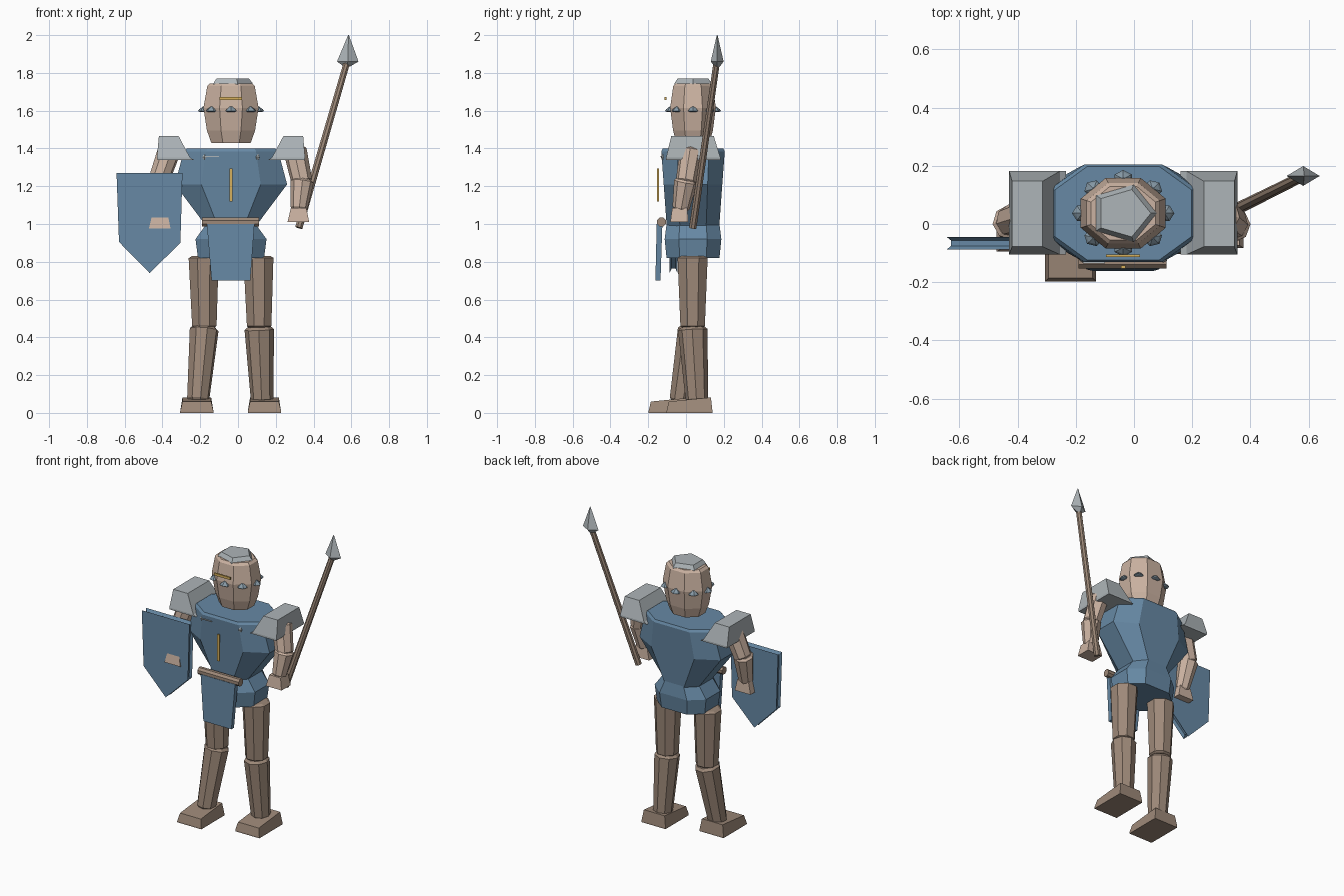
import bpy, bmesh, math
from mathutils import Vector

if "Cube" in bpy.data.objects:
    bpy.data.objects.remove(bpy.data.objects["Cube"])

CX, CY = -0.037, 0.037      # body axis


def material(name, rgb):
    m = bpy.data.materials.new(name)
    m.diffuse_color = (*rgb, 1)
    m.use_nodes = True
    m.node_tree.nodes["Principled BSDF"].inputs["Base Color"].default_value = m.diffuse_color
    return m


BLUE = material("blue cloth", (0.135, 0.25, 0.375))
BROWN = material("brown leather", (0.34, 0.25, 0.19))
SKIN = material("tan", (0.60, 0.45, 0.36))
STEEL = material("steel", (0.42, 0.46, 0.48))
STUD = material("stud grey", (0.24, 0.32, 0.38))
GOLD = material("gold", (0.68, 0.44, 0.11))


def loft(name, mat, rings):
    """Skin a stack of equal-sized rings and cap both ends."""
    bm = bmesh.new()
    loops = [[bm.verts.new(p) for p in ring] for ring in rings]
    n = len(loops[0])
    for a, b in zip(loops, loops[1:]):
        for i in range(n):
            j = (i + 1) % n
            bm.faces.new((a[i], a[j], b[j], b[i]))
    bm.faces.new(loops[0][::-1])
    bm.faces.new(loops[-1])
    bmesh.ops.recalc_face_normals(bm, faces=bm.faces)
    me = bpy.data.meshes.new(name)
    bm.to_mesh(me)
    bm.free()
    me.materials.append(mat)
    ob = bpy.data.objects.new(name, me)
    bpy.context.collection.objects.link(ob)
    return ob


def ring(x, y, z, rx, ry, n=8, turn=math.pi / 8):
    return [(x + rx * math.cos(turn + math.tau * i / n),
             y + ry * math.sin(turn + math.tau * i / n), z) for i in range(n)]


def rect(x0, x1, y0, y1, z):
    return [(x0, y0, z), (x1, y0, z), (x1, y1, z), (x0, y1, z)]


def limb(name, mat, a, b, ra, rb, n=8, cap=0.0):
    """Tapered tube from a to b, with optional chamfered ends."""
    a, b = Vector(a), Vector(b)
    d = b - a
    q = Vector((0, 0, 1)).rotation_difference(d.normalized())
    c = cap / d.length
    stations = [(0, ra), (1, rb)]
    if cap:
        stations = [(0, ra * .8), (c, ra), (1 - c, rb), (1, rb * .8)]
    return loft(name, mat, [[a + d * t + q @ Vector(p) for p in ring(0, 0, 0, r, r, n)]
                            for t, r in stations])


def octagon(hx, hy, cx, cy, z):
    """Wide chamfered rectangle used for the torso."""
    p = [(1, -.5), (1, .5), (.53, 1), (-.53, 1), (-1, .5), (-1, -.5), (-.53, -1), (.53, -1)]
    return [(CX + hx * x, CY + hy * y, z) for x, y in p]


# Torso and hips
loft("torso", BLUE, [octagon(hx, hy, CX, CY, z) for z, hx, hy in
                     ((.96, .115, .135), (1.0, .14, .14), (1.21, .297, .155),
                      (1.385, .25, .168), (1.40, .235, .16))])
loft("hips", BLUE, [octagon(hx, hy, CX, CY, z) for z, hx, hy in
                    ((.82, .175, .14), (.92, .188, .15), (1.0, .13, .14))])

# Hanging cloth panel and belt roll
loft("tabard", BLUE, [rect(-.14, .065, -.162, -.135, .70), rect(-.165, .087, -.155, -.125, 1.0)])
limb("belt", BROWN, (-.19, -.13, 1.01), (.112, -.13, 1.01), .025, .025)

# Gold trims and chest studs
loft("chest_trim", GOLD, [rect(-.045, -.030, -.153, -.143, z) for z in (1.12, 1.295)])
loft("brow_trim", GOLD, [rect(-.097, .02, -.113, -.104, z) for z in (1.657, 1.673)])
for side in (-1, 1):
    x = CX + side * .138
    loft("chest_stud", STEEL, [ring(x, -.118, z, r, r, 6) for z, r in
                               ((1.335, .008), (1.355, .015), (1.378, .005))])
loft("chest_pin", STEEL, [rect(-.175, -.10, -.136, -.128, z) for z in (1.355, 1.36)])

# Head, crown cap and ring of studs
loft("head", SKIN, [ring(CX, CY, z, rx, ry) for z, rx, ry in
                    ((1.43, .113, .095), (1.495, .138, .114), (1.615, .158, .131),
                     (1.73, .136, .113), (1.745, .12, .10))])
loft("crown", STEEL, [ring(CX, CY, z, r, r * .9, 5, 0) for z, r in
                      ((1.73, .115), (1.745, .115), (1.77, .095))])
for k in range(8):
    a = k * math.pi / 4
    x, y = CX + .142 * math.cos(a), CY + .118 * math.sin(a)
    loft("head_stud", STUD, [ring(x, y, z, r, r * .9, 6, a) for z, r in
                             ((1.593, .02), (1.598, .034), (1.608, .026), (1.622, .006))])

# Shoulder plates, mirrored about the body axis
for side in (-1, 1):
    def mx(v):
        return CX + side * (v - CX)
    loft("shoulder_plate", STEEL, [rect(mx(.16), mx(.352), -.105, .182, 1.34),
                                   rect(mx(.18), mx(.355), -.105, .182, 1.352),
                                   rect(mx(.24), mx(.345), -.078, .147, 1.465)])

# Arms: shoulder, elbow, wrist
arms = {"right": ((.30, .03, 1.40), (.34, .0, 1.215), (.322, -.028, 1.075)),
        "left": ((-.36, .03, 1.40), (-.425, .01, 1.215), (-.412, -.04, 1.04))}
for name, (s, e, w) in arms.items():
    limb(name + "_upper_arm", SKIN, s, e, .062, .056, 8, .012)
    limb(name + "_forearm", SKIN, Vector(e) + Vector((0, 0, .02)), w, .062, .046, 8, .012)
    x, y, z = w
    loft(name + "_hand", SKIN, [rect(x - .06, x + .055, y - .055, y + .04, z - .065),
                                rect(x - .042, x + .04, y - .045, y + .035, z + .01)])

# Legs and feet: hip, knee, ankle
legs = {"right": ((.108, .035, .83), (.112, .035, .45), (.128, .058, .06), .14),
        "left": ((-.182, .035, .83), (-.178, .035, .45), (-.212, -.03, .06), .045)}
for name, (h, k, a, heel) in legs.items():
    limb(name + "_thigh", BROWN, h, k, .086, .07, 8, .01)
    limb(name + "_shin", BROWN, Vector(k) + Vector((0, 0, .005)), a, .078, .06, 8, .015)
    x = a[0] + (.012 if name == "right" else -.006)
    toe = heel - .243
    foot = [rect(x - .088, x + .088, toe, heel, 0), rect(x - .088, x + .088, toe, heel, .008),
            rect(x - .076, x + .076, toe + .012, heel - .008, .082)]
    foot[2] = [(px, py, .06 if py < heel - .1 else .082) for px, py, pz in foot[2]]
    loft(name + "_foot", BROWN, foot)

# Shield: two full faces joined by a narrower core
outline = [(-.643, 1.27), (-.294, 1.27), (-.305, .90), (-.468, .74), (-.63, .905)]
sx, sz = -.468, 1.05
loft("shield", BLUE, [[(sx + (x - sx) * f, y, sz + (z - sz) * f) for x, z in outline]
                      for y, f in ((-.087, 1), (-.076, .92), (-.056, .92), (-.045, 1))])

# Spear
limb("spear_shaft", BROWN, (.322, .036, .98), (.578, .163, 1.86), .021, .018)
loft("spear_head", STEEL, [ring(x, .165, z, rx, ry, 4, 0) for x, z, rx, ry in
                           ((.577, 1.835, .018, .015), (.581, 1.86, .057, .034),
                            (.585, 2.0, .002, .002))])
